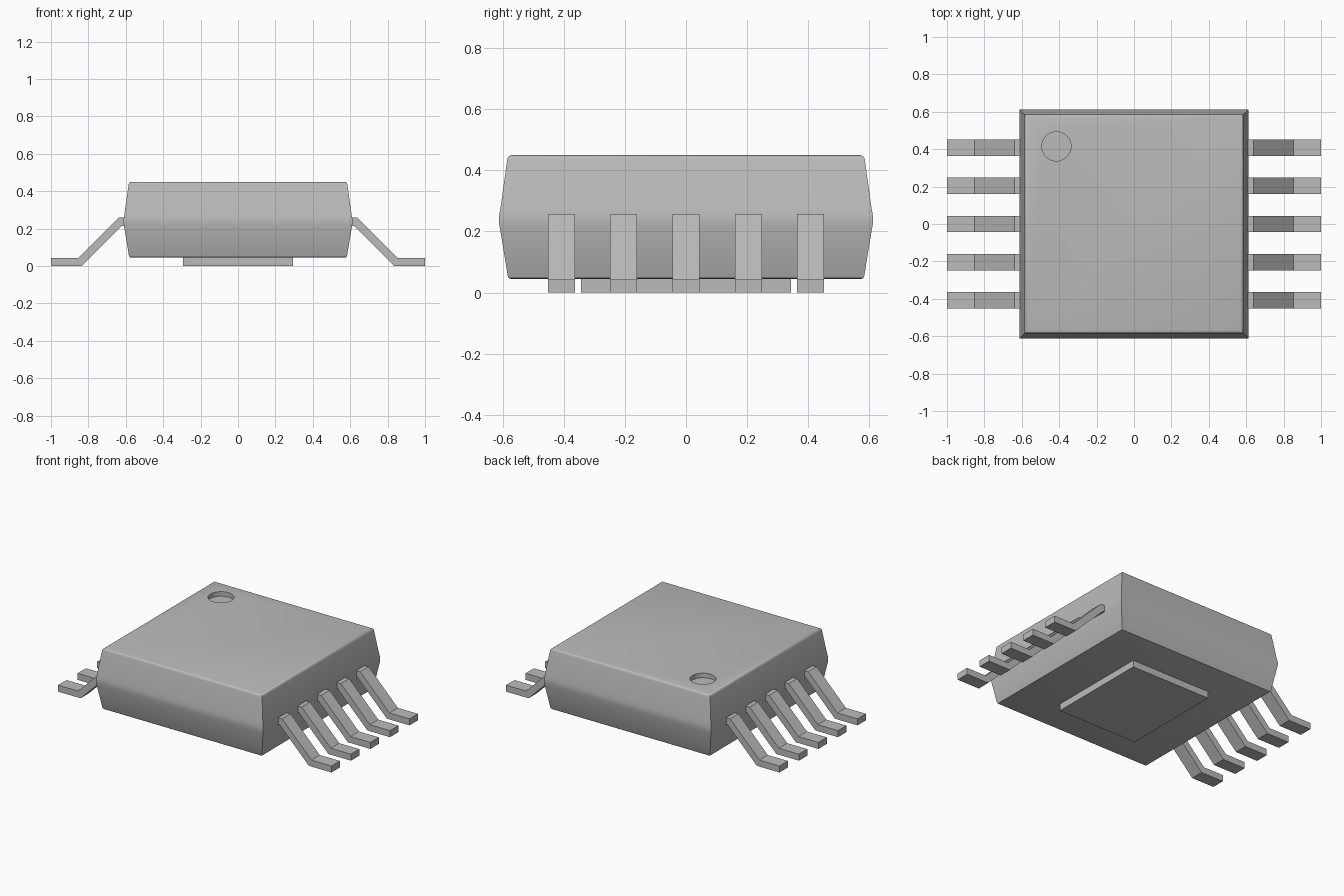
import bpy, bmesh, math

cube = bpy.data.objects.get("Cube")
if cube:
    bpy.data.objects.remove(cube)

grey = bpy.data.materials.new("plain_grey")
grey.use_nodes = True
colour = (0.5, 0.5, 0.5, 1)
grey.diffuse_color = colour
grey.node_tree.nodes["Principled BSDF"].inputs["Base Color"].default_value = colour


def finish(name, bm, smooth=False):
    bmesh.ops.recalc_face_normals(bm, faces=bm.faces)
    mesh = bpy.data.meshes.new(name)
    bm.to_mesh(mesh)
    bm.free()
    mesh.materials.append(grey)
    obj = bpy.data.objects.new(name, mesh)
    bpy.context.collection.objects.link(obj)
    if smooth:
        bpy.ops.object.select_all(action='DESELECT')
        obj.select_set(True)
        bpy.context.view_layer.objects.active = obj
        bpy.ops.object.shade_smooth_by_angle(angle=math.radians(30))
    return obj


# Package body: square rings lofted upward, bulging at mid height
rings = [(0.573, 0.045), (0.579, 0.047), (0.583, 0.053), (0.607, 0.2),
         (0.611, 0.222), (0.612, 0.237), (0.611, 0.255), (0.607, 0.277),
         (0.585, 0.435), (0.582, 0.443), (0.576, 0.448), (0.569, 0.45)]
bm = bmesh.new()
loops = [[bm.verts.new((sx * r, sy * r, z))
          for sx, sy in ((-1, -1), (1, -1), (1, 1), (-1, 1))] for r, z in rings]
for low, high in zip(loops, loops[1:]):
    for i in range(4):
        j = (i + 1) % 4
        bm.faces.new((low[i], low[j], high[j], high[i]))
bm.faces.new(loops[0][::-1])
bm.faces.new(loops[-1])
body = finish("package_body", bm)

# Round orientation recess in the top
bm = bmesh.new()
bmesh.ops.create_cone(bm, cap_ends=True, segments=48, radius1=0.078, radius2=0.078, depth=0.1)
bmesh.ops.translate(bm, verts=bm.verts, vec=(-0.415, 0.415, 0.47))
cutter = finish("recess_cutter", bm)
cutter.hide_render = True
cutter.hide_viewport = True
cut = body.modifiers.new("recess", 'BOOLEAN')
cut.object = cutter
cut.operation = 'DIFFERENCE'
cut.solver = 'EXACT'
bpy.ops.object.select_all(action='DESELECT')
body.select_set(True)
bpy.context.view_layer.objects.active = body
bpy.ops.object.modifier_apply(modifier=cut.name)
bpy.data.objects.remove(cutter)
bpy.ops.object.shade_smooth_by_angle(angle=math.radians(30))

# Thermal pad underneath
bm = bmesh.new()
bmesh.ops.create_cube(bm, size=1)
bmesh.ops.scale(bm, verts=bm.verts, vec=(0.586, 0.686, 0.06))
bmesh.ops.translate(bm, verts=bm.verts, vec=(0, 0, 0.03))
finish("thermal_pad", bm)

# Gull-wing pins: one side profile extruded across y, five per side
profile = [(0.55, 0.215), (0.62, 0.215), (0.835, 0), (1, 0),
           (1, 0.043), (0.853, 0.043), (0.64, 0.258), (0.55, 0.258)]
for side, label in ((1, "left"), (-1, "right")):
    for n in range(5):
        y = (n - 2) * 0.204
        bm = bmesh.new()
        face = bm.faces.new([bm.verts.new((side * x, y - 0.044, z)) for x, z in profile])
        out = bmesh.ops.extrude_face_region(bm, geom=[face])
        verts = [v for v in out["geom"] if isinstance(v, bmesh.types.BMVert)]
        bmesh.ops.translate(bm, verts=verts, vec=(0, 0.088, 0))
        finish(f"{label}_pin_{n + 1}", bm)
